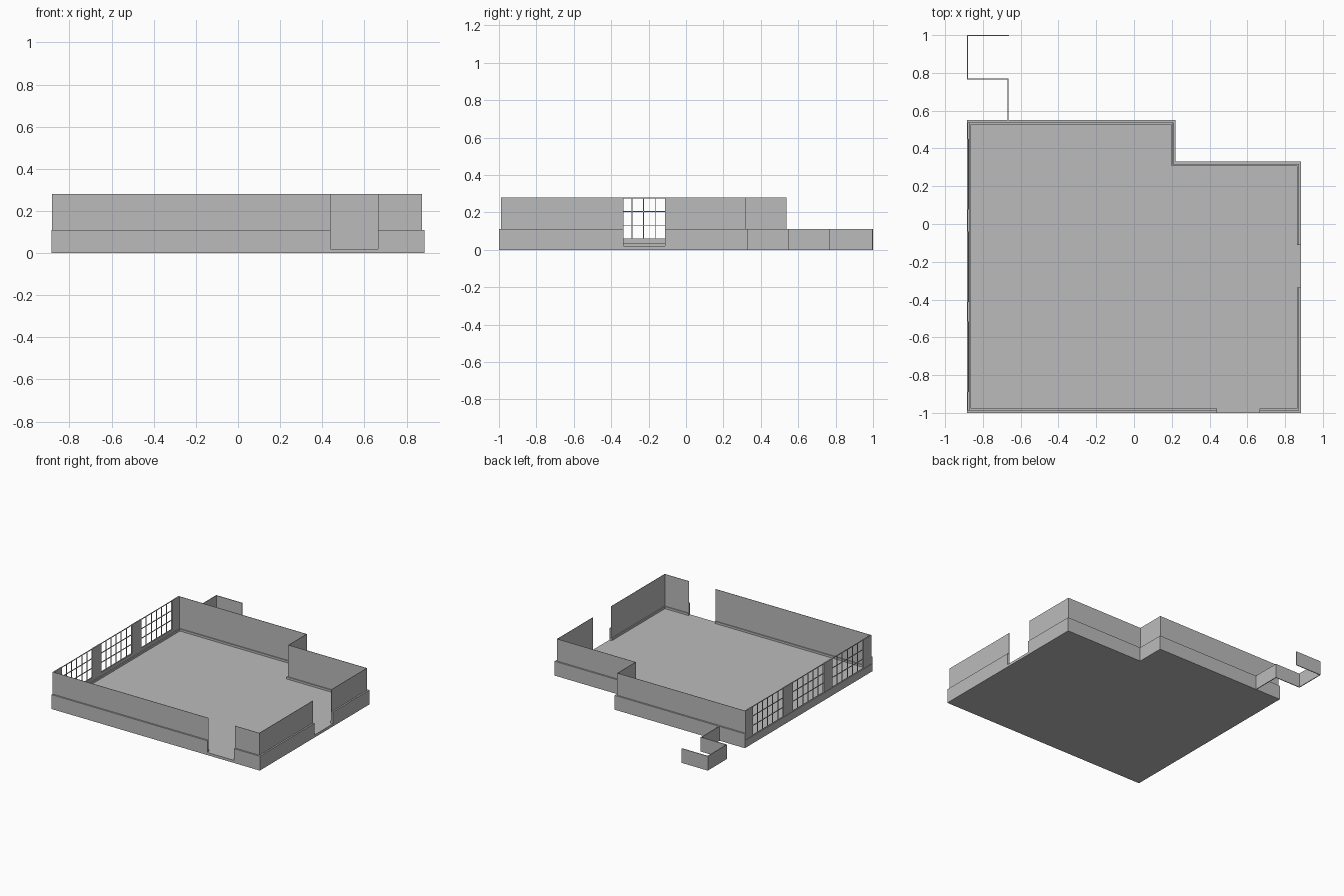
import bpy, bmesh
from mathutils import Vector

if "Cube" in bpy.data.objects:
    bpy.data.objects.remove(bpy.data.objects["Cube"])

grey = bpy.data.materials.new("plain_grey")
grey.diffuse_color = (0.5, 0.5, 0.5, 1)
grey.use_nodes = True
grey.node_tree.nodes["Principled BSDF"].inputs["Base Color"].default_value = grey.diffuse_color


def finish(bm, name):
    bmesh.ops.recalc_face_normals(bm, faces=bm.faces)
    me = bpy.data.meshes.new(name)
    bm.to_mesh(me)
    bm.free()
    me.materials.append(grey)
    ob = bpy.data.objects.new(name, me)
    bpy.context.collection.objects.link(ob)
    return ob


def box(bm, lo, hi):
    lo, hi = [Vector(map(f, zip(lo, hi))) for f in (min, max)]
    vs = bmesh.ops.create_cube(bm, size=1)["verts"]
    for v in vs:
        v.co = Vector([lo[i] + (v.co[i] + 0.5) * (hi[i] - lo[i]) for i in range(3)])


# Floor slab following the notched plan
W = 0.885
plan = [(-W, -1), (W, -1), (W, 0.33), (0.22, 0.33), (0.22, 0.55), (-W, 0.55)]
bm = bmesh.new()
face = bm.faces.new([bm.verts.new((x, y, 0)) for x, y in plan])
up = bmesh.ops.extrude_face_region(bm, geom=[face], use_keep_orig=True)
for v in up["geom"]:
    if isinstance(v, bmesh.types.BMVert):
        v.co.z = 0.02
finish(bm, "floor")

# Wall runs, counter-clockwise: start, end, end types
# (1 outward corner, -1 inward corner, 0 doorway)
runs = [
    ((-W, -1), (0.44, -1), 1, 0),
    ((0.665, -1), (W, -1), 0, 1),
    ((W, -1), (W, -0.335), 1, 0),
    ((W, -0.112), (W, 0.33), 0, 1),
    ((W, 0.33), (0.22, 0.33), 1, -1),
    ((0.22, 0.33), (0.22, 0.55), -1, 1),
    ((0.22, 0.55), (-W, 0.55), 1, 1),
]


def wall_layer(name, d0, d1, z1, segs):
    bm = bmesh.new()
    for a, b, ta, tb in segs:
        a, b = Vector(a), Vector(b)
        u = (b - a).normalized()
        n = Vector((-u.y, u.x))
        trim = {1: d0, 0: 0, -1: -d1}
        p = a + u * trim[ta] + n * d0
        q = b - u * trim[tb] + n * d1
        box(bm, (p.x, p.y, 0.02), (q.x, q.y, z1))
    finish(bm, name)


wall_layer("outer_lower_band", 0, 0.012, 0.11, runs)
wall_layer("upper_wall", 0.012, 0.015, 0.28, runs)
wall_layer("skirting", 0.015, 0.022, 0.036,
           runs + [((-W, 0.55), (-W, -1), 1, 1)])

# Left wall: sill plus piers between three windows
X0, X1 = -W + 0.003, -0.872
SILL, TOP = 0.058, 0.28
windows = [(-0.89, -0.517), (-0.413, -0.04), (0.064 + 0.013, 0.45)]
bm = bmesh.new()
box(bm, (-W, -0.99, 0.02), (X1, 0.54, SILL))
edges = [-0.988] + [y for w in windows for y in w] + [0.538]
for y0, y1 in zip(edges[::2], edges[1::2]):
    box(bm, (X0, y0, SILL), (X1, y1, TOP))
finish(bm, "window_wall")

# Window glazing bars, six by three openings
bm = bmesh.new()
t = 0.0025
XB = (X0 + X1) / 2
for y0, y1 in windows:
    for i in range(7):
        y = y0 + (y1 - y0) * i / 6
        box(bm, (XB - t, y - t, SILL), (XB + t, y + t, TOP))
    for k in range(4):
        z = SILL + (TOP - t - SILL) * k / 3
        box(bm, (XB - t, y0, z - t), (XB + t, y1, z + t))
finish(bm, "window_bars")

# Low zigzag wall behind the building
path = [(-0.667, 0.55), (-0.667, 0.768), (-0.882, 0.768), (-0.882, 0.997), (-0.665, 0.997)]
bm = bmesh.new()
h = 0.003
for a, b in zip(path, path[1:]):
    box(bm, (min(a[0], b[0]) - h, min(a[1], b[1]) - h, 0),
        (max(a[0], b[0]) + h, max(a[1], b[1]) + h, 0.11))
finish(bm, "rear_low_wall")
